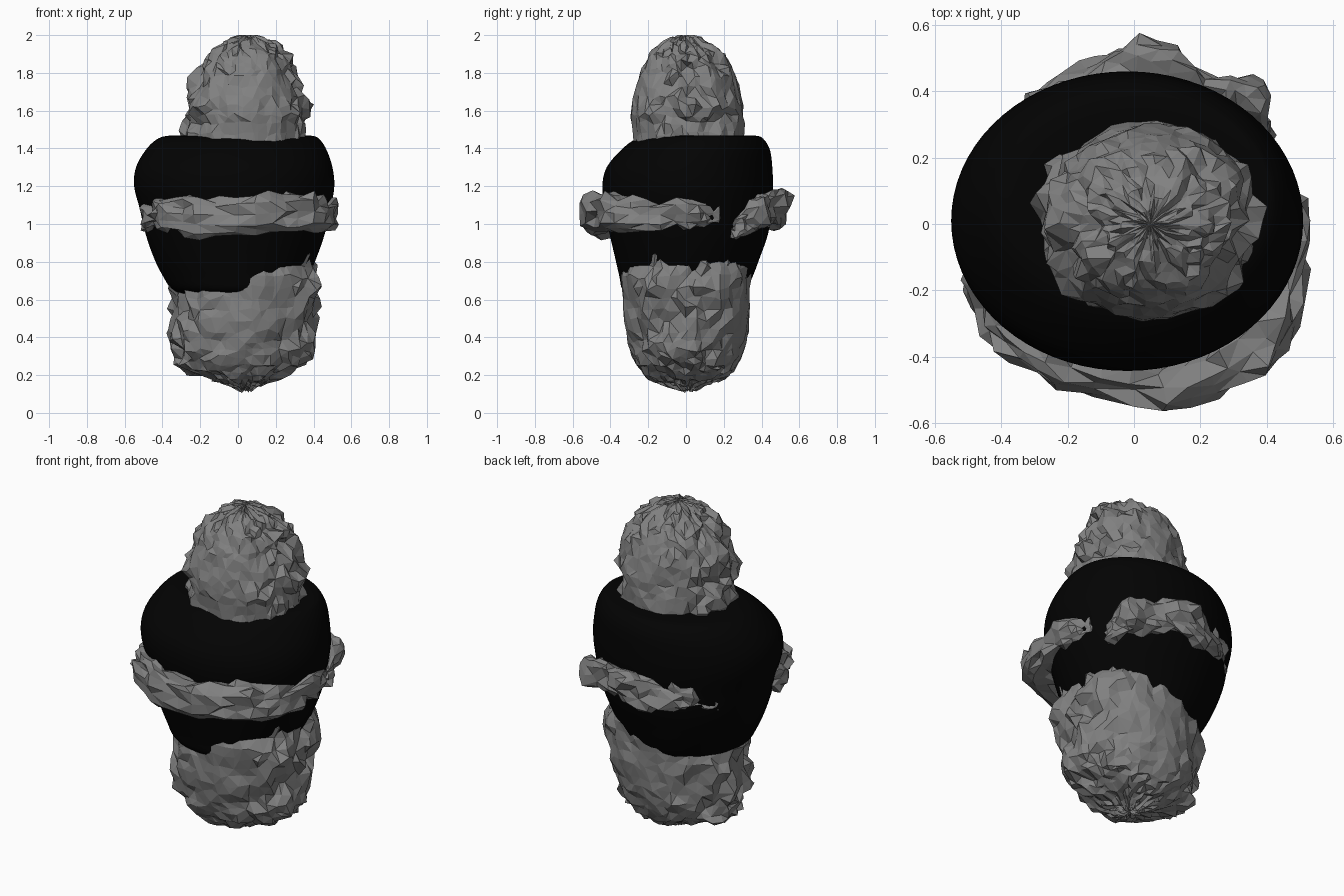
import bpy, bmesh, math, random
from mathutils import Vector, noise

if "Cube" in bpy.data.objects:
    bpy.data.objects.remove(bpy.data.objects["Cube"])

random.seed(7)


def material(name, v):
    mat = bpy.data.materials.new(name)
    mat.diffuse_color = (v, v, v, 1)
    mat.use_nodes = True
    mat.node_tree.nodes["Principled BSDF"].inputs["Base Color"].default_value = mat.diffuse_color
    return mat


stone, black = material("dark_stone", 0.22), material("black", 0.0008)


def spline(rows, steps):
    """Catmull-Rom resampling of rows of numbers."""
    out = []
    for i in range(len(rows) - 1):
        a, b = rows[max(i - 1, 0)], rows[i]
        c, d = rows[i + 1], rows[min(i + 2, len(rows) - 1)]
        for k in range(steps):
            t = k / steps
            out.append([0.5 * (2 * q + (r - p) * t + (2 * p - 5 * q + 4 * r - s) * t * t
                               + (3 * q - p - 3 * r + s) * t ** 3)
                        for p, q, r, s in zip(a, b, c, d)])
    out.append(list(rows[-1]))
    return out


def skin(name, loops, mat, smooth=False):
    """Join closed loops of points into a skin with fan-shaped end caps."""
    bm = bmesh.new()
    rings = [[bm.verts.new(p) for p in loop] for loop in loops]
    n = len(rings[0])
    for a, b in zip(rings, rings[1:]):
        for i in range(n):
            bm.faces.new((a[i], a[(i + 1) % n], b[(i + 1) % n], b[i]))
    for ring in (rings[0], rings[-1]):
        tip = bm.verts.new(sum((v.co for v in ring), Vector()) / n)
        for i in range(n):
            bm.faces.new((ring[i], ring[(i + 1) % n], tip))
    if not smooth:
        bmesh.ops.triangulate(bm, faces=bm.faces[:])
    bmesh.ops.recalc_face_normals(bm, faces=bm.faces[:])
    me = bpy.data.meshes.new(name)
    bm.to_mesh(me)
    bm.free()
    me.polygons.foreach_set("use_smooth", [smooth] * len(me.polygons))
    me.materials.append(mat)
    ob = bpy.data.objects.new(name, me)
    bpy.context.collection.objects.link(ob)


def rough(p, seed):
    """Craggy offset."""
    q = Vector(p)
    return (0.035 * noise.noise(q * 7 + Vector((seed, 0, 0)))
            + 0.03 * noise.noise(q * 17 + Vector((0, seed, 0)))
            + random.uniform(-0.012, 0.012))


def oval_loops(rows, steps, sides, amount=0.0, seed=0):
    """Rows are z, x min, x max, y min, y max."""
    loops = []
    for z, x0, x1, y0, y1 in spline(rows, steps):
        loop = []
        cx, cy, rx, ry = (x0 + x1) / 2, (y0 + y1) / 2, (x1 - x0) / 2, (y1 - y0) / 2
        for i in range(sides):
            a = 2 * math.pi * i / sides
            dz = 0
            if amount:
                a += random.uniform(-0.05, 0.05)
                dz = random.uniform(-0.015, 0.015)
            c, s = math.cos(a), math.sin(a)
            # calmer on front and back, wilder on the flanks
            k = amount * (0.4 + 1.2 * c * c) * min(1, rx / 0.2)
            d = k * rough((c * rx, s * ry, z), seed) if amount else 0
            loop.append((cx + c * (rx + d), cy + s * (ry + d), min(2.0, z + dz)))
        loops.append(loop)
    return loops


# Craggy core, showing as the head above and the base below
core = [(2.0, .03, .07, -.02, .02), (1.96, -.07, .18, -.12, .11), (1.89, -.17, .26, -.20, .20),
        (1.78, -.23, .32, -.24, .265), (1.62, -.265, .355, -.29, .295), (1.48, -.275, .365, -.28, .305),
        (1.2, -.28, .36, -.28, .30), (.9, -.31, .39, -.315, .33), (.72, -.335, .435, -.34, .345),
        (.55, -.345, .425, -.325, .335), (.38, -.35, .395, -.305, .315), (.26, -.305, .34, -.265, .275),
        (.19, -.18, .23, -.20, .20), (.15, -.06, .12, -.10, .10), (.12, .01, .07, -.02, .04)]
skin("rock_core", oval_loops(core, 3, 46, 1.0, 3), stone)

# Smooth black body
body = [(1.468, -.30, .32, -.10, .31), (1.466, -.38, .40, -.20, .38), (1.445, -.435, .435, -.275, .415),
        (1.39, -.49, .47, -.345, .445), (1.30, -.54, .50, -.42, .457), (1.20, -.55, .51, -.443, .46),
        (1.08, -.52, .49, -.43, .452), (.95, -.49, .46, -.405, .435), (.82, -.445, .415, -.375, .39),
        (.72, -.395, .37, -.352, .352), (.65, -.345, .33, -.333, .315), (.61, -.25, .25, -.25, .25)]
skin("body", oval_loops(body, 4, 72), black, True)


# Craggy belt pieces: rows are x, y, z, half thickness, half height
def belt(name, rows, seed):
    loops = []
    for x, y, z, w, h in spline(rows, 3):
        out = Vector((x, y, 0)).normalized()
        side = Vector((-out.y, out.x, 0))
        loop = []
        for i in range(14):
            a = 2 * math.pi * i / 14
            c, s = math.cos(a), math.sin(a)
            c, s = (math.copysign(abs(v) ** 0.75, v) for v in (c, s))
            p = Vector((x, y, z)) + out * c * w + Vector((0, 0, s * h))
            d = 1.2 * rough(p, seed) - 0.004
            loop.append(p + out * c * d + Vector((0, 0, s * d)) + side * random.uniform(-.015, .015))
        loops.append(loop)
    skin(name, loops, stone)


belt("front_belt", [(-.45, -.06, 1.04, .03, .03), (-.445, -.18, 1.04, .06, .06), (-.37, -.33, 1.06, .085, .09),
                    (-.19, -.41, 1.05, .08, .09), (.08, -.465, 1.05, .085, .095), (.28, -.405, 1.07, .09, .095),
                    (.42, -.27, 1.05, .10, .095), (.455, -.05, 1.05, .07, .085), (.44, .10, 1.06, .05, .07),
                    (.41, .17, 1.05, .03, .04)], 11)
belt("back_belt", [(.385, .235, .98, .03, .03), (.37, .30, 1.02, .05, .065), (.30, .375, 1.06, .07, .085),
                   (.16, .41, 1.09, .065, .095), (.01, .475, 1.09, .085, .09), (-.14, .41, 1.07, .06, .08),
                   (-.29, .365, 1.05, .06, .07), (-.36, .29, 1.02, .04, .04), (-.38, .25, 1.0, .02, .02)], 23)
